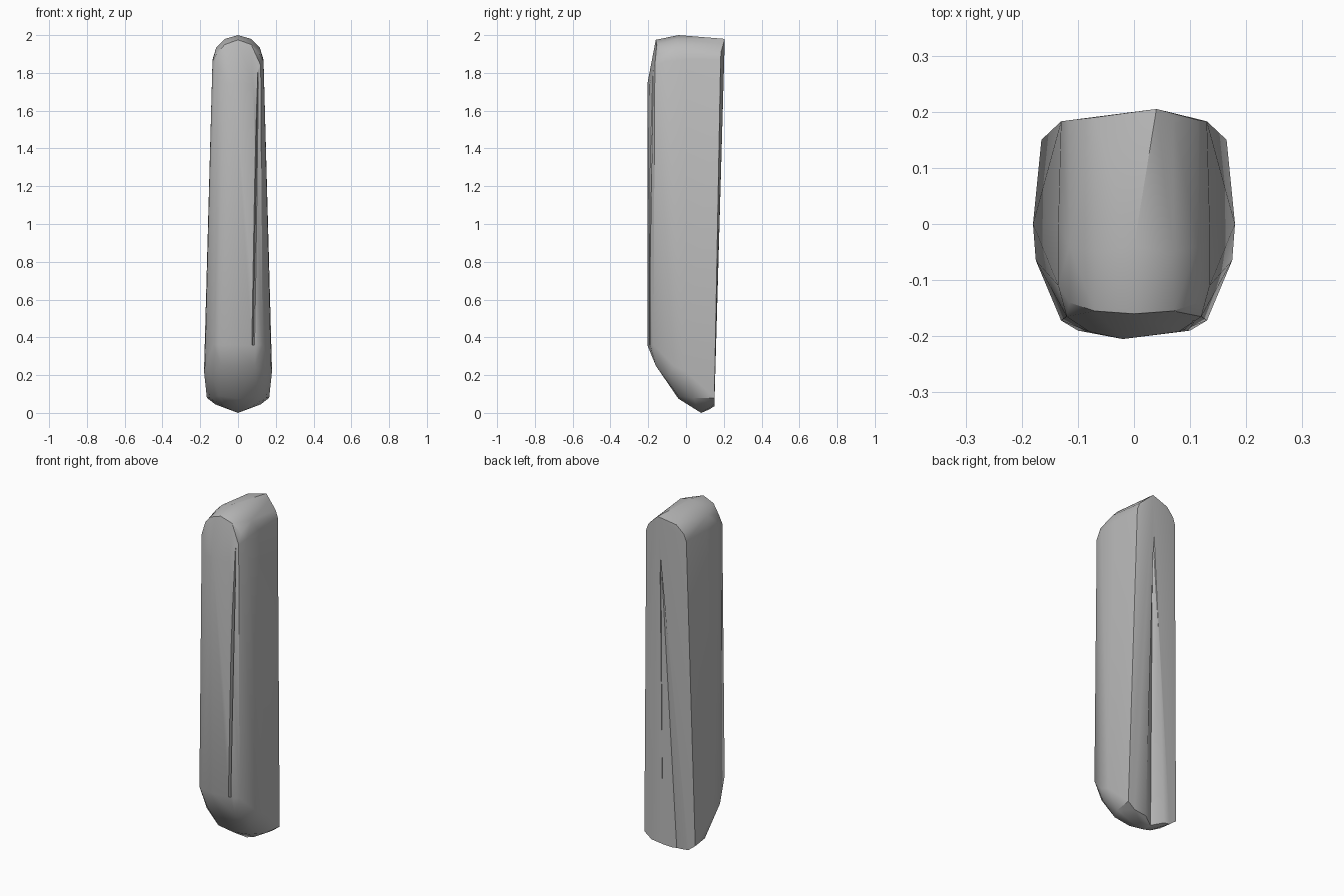
import bpy
import bmesh
from math import radians

cube = bpy.data.objects.get("Cube")
if cube:
    bpy.data.objects.remove(cube)

grey = bpy.data.materials.new("mid grey")
grey.use_nodes = True
colour = (0.5, 0.5, 0.5, 1)
grey.diffuse_color = colour
grey.node_tree.nodes["Principled BSDF"].inputs["Base Color"].default_value = colour


def hull(name, points):
    """Faceted solid wrapped round a few corner points."""
    bm = bmesh.new()
    for p in points:
        bm.verts.new(p)
    res = bmesh.ops.convex_hull(bm, input=bm.verts)
    spare = set(res["geom_interior"]) | set(res["geom_unused"])
    bmesh.ops.delete(bm, geom=[v for v in spare if isinstance(v, bmesh.types.BMVert)],
                     context="VERTS")
    bmesh.ops.recalc_face_normals(bm, faces=bm.faces)
    mesh = bpy.data.meshes.new(name)
    bm.to_mesh(mesh)
    bm.free()
    obj = bpy.data.objects.new(name, mesh)
    bpy.context.collection.objects.link(obj)
    mesh.materials.append(grey)
    return obj


def mirrored(points):
    return [(s * x, y, z) for x, y, z in points for s in (1, -1)]


def carve(target, cutter):
    cutter.hide_render = True
    mod = target.modifiers.new("carve", "BOOLEAN")
    mod.operation = "DIFFERENCE"
    mod.solver = "EXACT"
    mod.object = cutter
    bpy.context.view_layer.objects.active = target
    bpy.ops.object.modifier_apply(modifier=mod.name)
    bpy.data.objects.remove(cutter)


# Rounded crown and shoulders
crown = mirrored([
    (0.07, -0.155, 1.95), (0.07, -0.05, 1.98), (0.07, 0.19, 1.955),
    (0.115, -0.14, 1.9), (0.115, -0.04, 1.935), (0.115, 0.185, 1.91),
    (0.12, -0.165, 1.84), (0.135, -0.11, 1.86), (0.135, 0, 1.87), (0.13, 0.183, 1.87),
]) + [(0, -0.16, 1.975), (0, -0.04, 2.0), (0.04, 0.205, 1.98)]

# Long front panel, flaring sides and sloped foot
front = mirrored([(0.08, -0.192, 1.74), (0.1, -0.19, 0.36), (0.13, -0.172, 0.36)])
front += [(-0.02, -0.205, 1.74), (-0.02, -0.205, 0.36)]
foot = mirrored([
    (0.18, 0, 0.22), (0.175, -0.065, 0.25), (0.16, -0.1, 0.3),
    (0.09, -0.16, 0.25), (0.14, -0.09, 0.2),
    (0.165, 0.15, 0.08), (0.15, 0.04, 0.08), (0.1, -0.04, 0.09),
    (0.12, 0.15, 0.045), (0.06, 0.06, 0.025),
]) + [(0, 0.08, 0), (0, 0.15, 0.03), (0, -0.04, 0.075)]

body = hull("tapered_body", crown + front + foot)

# Long tapering notch in the back
carve(body, hull("back_notch_cutter", [
    (0.03, 0.19, 1.75), (0.02, 0.22, 1.75),
    (0.045, 0.15, 0), (-0.02, 0.113, 0), (-0.115, 0.165, 0),
    (0.045, 0.25, 0), (-0.115, 0.25, 0)]))

# Narrow slot beside the front panel
carve(body, hull("front_slot_cutter", [
    (0.098, -0.25, 1.82), (0.112, -0.25, 1.82), (0.106, -0.165, 1.82),
    (0.056, -0.25, 0.36), (0.108, -0.25, 0.36), (0.08, -0.17, 0.36)]))

body.select_set(True)
bpy.context.view_layer.objects.active = body
bpy.ops.object.shade_smooth_by_angle(angle=radians(30))
